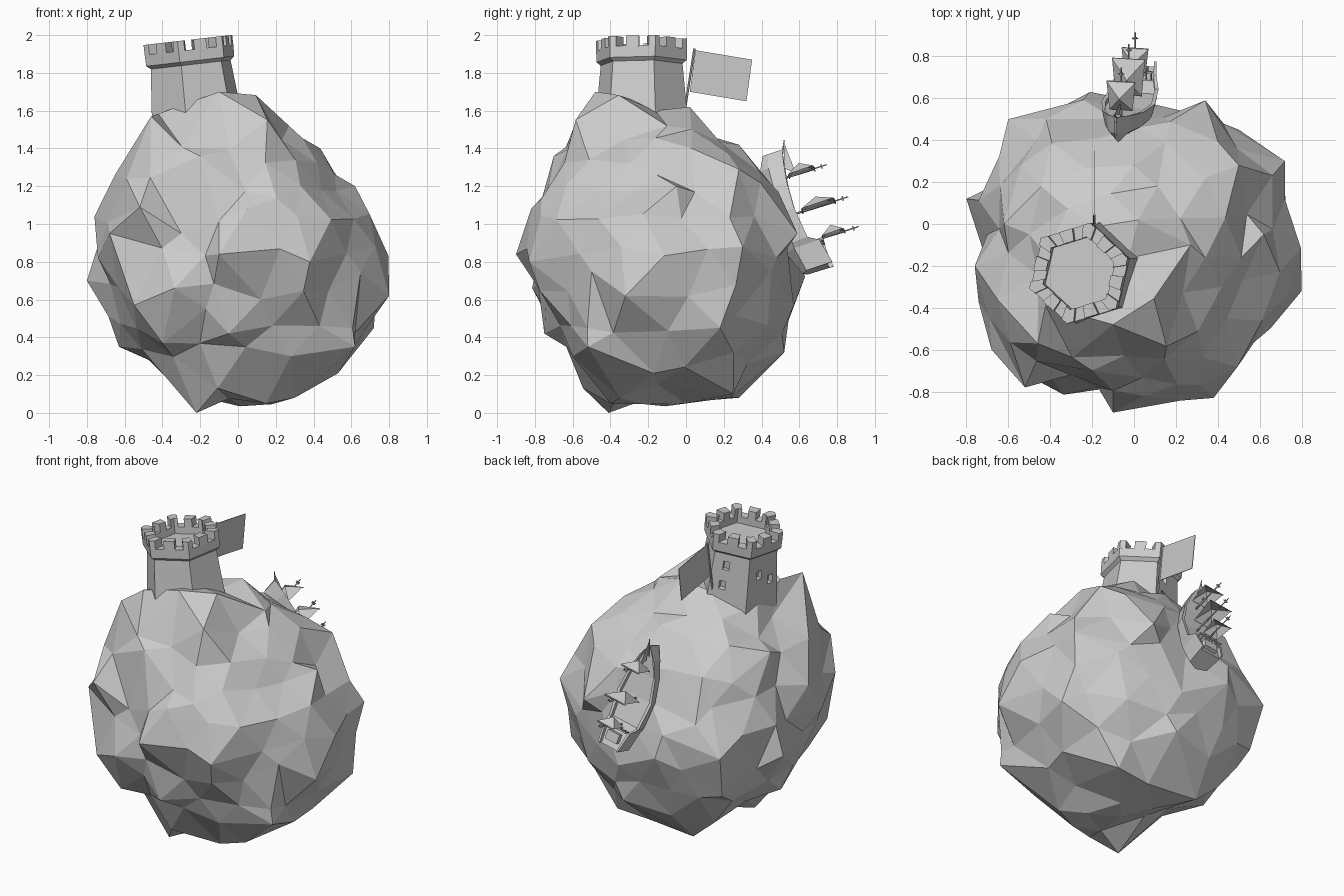
import bpy, bmesh, math, random
from mathutils import Vector, Matrix

random.seed(5)
cube = bpy.data.objects.get("Cube")
if cube:
    bpy.data.objects.remove(cube, do_unlink=True)

grey = bpy.data.materials.new("stone grey")
grey.use_nodes = True
COLOUR = (.6, .6, .6, 1)
grey.diffuse_color = COLOUR
grey.node_tree.nodes["Principled BSDF"].inputs["Base Color"].default_value = COLOUR


def finish(bm, name, frame=Matrix()):
    bmesh.ops.recalc_face_normals(bm, faces=bm.faces[:])
    mesh = bpy.data.meshes.new(name)
    bm.to_mesh(mesh)
    bm.free()
    mesh.materials.append(grey)
    ob = bpy.data.objects.new(name, mesh)
    ob.matrix_world = frame
    bpy.context.collection.objects.link(ob)
    return ob


def loft(bm, rings):
    rows = [[bm.verts.new(p) for p in ring] for ring in rings]
    n = len(rows[0])
    for a, b in zip(rows, rows[1:]):
        for i in range(n):
            j = (i + 1) % n
            bm.faces.new((a[i], a[j], b[j], b[i]))
    bm.faces.new(rows[0])
    bm.faces.new(rows[-1])


def box(bm, centre, size, turn=0):
    m = Matrix.Translation(centre) @ Matrix.Rotation(turn, 4, 'Z') @ Matrix.Diagonal((*size, 1))
    bmesh.ops.create_cube(bm, size=1, matrix=m)


def rod(bm, a, b, r1, r2):
    a, b = Vector(a), Vector(b)
    d = b - a
    m = Matrix.Translation((a + b) / 2) @ d.to_track_quat('Z', 'Y').to_matrix().to_4x4()
    bmesh.ops.create_cone(bm, cap_ends=True, segments=6, radius1=r1, radius2=r2,
                          depth=d.length, matrix=m)


# Boulder: a coarse sphere fitted to its main peaks and hollows, roughened between them
CENTRE = Vector((0, -.13, .85))
FEATURES = [Vector(p) for p in (
    (-.22, -.41, 0), (.15, -.4, .05), (.3, -.35, .08), (.53, -.17, .21), (.72, .18, .45),
    (.8, -.32, .62), (.72, .3, .88), (.62, -.05, 1.2), (.5, .28, 1.29), (.27, -.1, 1.52),
    (-.1, -.48, 1.7), (.02, .02, 1.62), (-.46, -.57, 1.57), (-.62, 0, 1.3), (-.76, -.2, 1.04),
    (-.8, .12, .7), (-.63, -.1, .35), (-.36, -.1, .23), (.33, .25, .1), (.1, .52, .32),
    (.1, .57, .57), (0, .46, 1.2), (0, .28, 1.42), (-.2, -.7, 1.36), (.05, -.82, 1.08),
    (-.1, -.9, .84), (.04, .53, .85), (-.05, -.75, .42), (-.6, .5, .77), (-.21, .63, .72),
    (.34, .59, .95), (.5, .45, .75), (.65, -.5, .75), (.38, -.83, .8), (-.52, -.78, 1.09),
    (-.68, -.6, .95), (-.55, -.7, .57), (-.4, -.66, .37), (-.42, -.15, 1.5), (-.25, .28, .08),
    (-.56, .42, .48), (.28, -.6, .3), (.42, -.3, 1.32), (.12, -.74, .6), (.62, -.52, .35),
    (-.7, -.05, .85), (-.42, .5, .95), (-.3, -.72, .95), (.1, 0, .05))]
bm = bmesh.new()
bmesh.ops.create_icosphere(bm, subdivisions=3, radius=1)
dirs = {v: v.co.copy() for v in bm.verts}
offsets = [p - CENTRE for p in FEATURES]
for v, d in dirs.items():
    pairs = [(1 / ((d - o.normalized()).length + .02) ** 4, o.length) for o in offsets]
    radius = sum(w * r for w, r in pairs) / sum(w for w, r in pairs)
    wobble = Vector([random.uniform(-.05, .05) for _ in range(3)])
    v.co = CENTRE + (d + wobble).normalized() * radius * random.uniform(.9, .99)
free = list(bm.verts)
for p, o in zip(FEATURES, offsets):
    near = min(free, key=lambda v: (dirs[v] - o.normalized()).length)
    free.remove(near)
    near.co = p
finish(bm, "boulder")

# Leaning six-sided tower
TOWER = Matrix.Translation((-.2, -.235, 1.4)) @ Matrix.Rotation(math.radians(-6.5), 4, 'Y')
TURN = math.radians(17)


def hexagon(r, z):
    return [(r * math.cos(TURN + k * math.pi / 3), r * math.sin(TURN + k * math.pi / 3), z)
            for k in range(6)]


bm = bmesh.new()
loft(bm, [hexagon(.265, 0), hexagon(.222, .45)])
tower = finish(bm, "tower_wall", TOWER)

# Window recesses on the two rear left faces
bm = bmesh.new()
for face, side, z in ((1, -.03, .37), (1, -.04, .24), (2, -.03, .32), (2, .06, .27)):
    a = TURN + math.pi / 6 + face * math.pi / 3
    out = Vector((math.cos(a), math.sin(a), 0)) * .205
    along = Vector((-math.sin(a), math.cos(a), 0)) * side
    box(bm, out + along + Vector((0, 0, z)), (.06, .04, .055), a)
cutter = finish(bm, "window_cutter", TOWER)
cutter.hide_render = True
mod = tower.modifiers.new("windows", 'BOOLEAN')
mod.object = cutter
mod.solver = 'EXACT'
bpy.context.view_layer.objects.active = tower
bpy.ops.object.modifier_apply(modifier=mod.name)
bpy.data.objects.remove(cutter, do_unlink=True)

# Flared parapet with a sunken floor
bm = bmesh.new()
loft(bm, [hexagon(.22, .445), hexagon(.245, .465), hexagon(.247, .525),
          hexagon(.178, .525), hexagon(.178, .48)])
finish(bm, "tower_parapet", TOWER)

# Battlements: wedges cut from the parapet outline, at corners and mid sides
bm = bmesh.new()


def rim(t, r, z):
    k = math.floor(t)
    a, b = (Vector(hexagon(r, z)[i % 6]) for i in (k, k + 1))
    return a.lerp(b, t - k)


for k in range(12):
    t = k / 2
    stops = [t - .14, t, t + .14]
    outline = [(s, .247) for s in stops] + [(s, .178) for s in reversed(stops)]
    loft(bm, [[rim(s, r, z) for s, r in outline] for z in (.52, .578)])
finish(bm, "battlements", TOWER)

# Flag on a leaning pole behind the tower
bm = bmesh.new()
rod(bm, (-.19, -.01, 1.58), (-.19, .045, 1.93), .006, .006)
finish(bm, "flag_pole")
bm = bmesh.new()
loft(bm, [[(x, .05, 1.92), (x, .35, 1.87), (x, .32, 1.65), (x, .02, 1.7)] for x in (-.192, -.188)])
finish(bm, "flag")

# Ship frame: x across, y towards the bow, z up from the deck
bow = Vector((-.18, -.3, .93)).normalized()
up = Vector((0, .95, .31))
up = (up - bow * up.dot(bow)).normalized()
SHIP = Matrix((bow.cross(up), bow, up)).transposed().to_4x4()
SHIP.translation = (-.027, .565, 1.06)

# Hull: stations of position, half width, rail height and keel depth
bm = bmesh.new()
rings = []
for s, w, top, keel in ((-.33, .075, .12, -.05), (-.2, .1, .09, -.1), (-.17, .115, .035, -.1),
                        (0, .13, .015, -.11), (.15, .1, .02, -.11), (.26, .055, .035, -.1),
                        (.34, .004, .05, -.06)):
    half = [(.85 * w, top - .025), (.85 * w, top), (w, top), (.85 * w, keel * .5)]
    section = half + [(0, keel)] + [(-x, z) for x, z in reversed(half)]
    rings.append([(x, s, z) for x, z in section])
loft(bm, rings)
finish(bm, "ship_hull", SHIP)

# Rail across the front of the stern deck, and the cabin
bm = bmesh.new()
for k in range(-3, 4):
    box(bm, (k * .024, -.2, .085), (.008, .008, .04))
box(bm, (0, -.2, .108), (.16, .01, .008))
box(bm, (0, -.26, .095), (.09, .06, .03))
finish(bm, "stern_cabin", SHIP)

# Masts, yards and billowing four-sided sails
for i, (s, base, low, high, tip, w) in enumerate(((.19, 0, .04, .18, .25, .07),
                                                  (-.01, -.01, .05, .23, .305, .08),
                                                  (-.18, .05, .11, .23, .31, .065))):
    bm = bmesh.new()
    rod(bm, (0, s, base), (0, s, tip), .006, .003)
    for z, r in ((low, w * .8), (high, w), (tip - .03, .016)):
        rod(bm, (-r, s, z), (r, s, z), .003, .003)
    box(bm, (0, s, tip - .03), (.012, .022, .008))
    finish(bm, f"mast_{i + 1}", SHIP)
    bm = bmesh.new()
    peak = bm.verts.new((0, s + .055, (low + high) / 2))
    corners = [bm.verts.new((x, s + .005, z)) for x, z in
               ((-w * .8, low), (w * .8, low), (w, high), (-w, high))]
    for k in range(4):
        bm.faces.new((corners[k], corners[(k + 1) % 4], peak))
    finish(bm, f"sail_{i + 1}", SHIP)

# Bowsprit and its triangular sail
bm = bmesh.new()
rod(bm, (0, .27, .02), (0, .385, .075), .006, .003)
finish(bm, "bowsprit", SHIP)
bm = bmesh.new()
loft(bm, [[(x, .375, .07), (x, .24, .03), (x, .2, .08)] for x in (-.002, .002)])
finish(bm, "jib_sail", SHIP)
